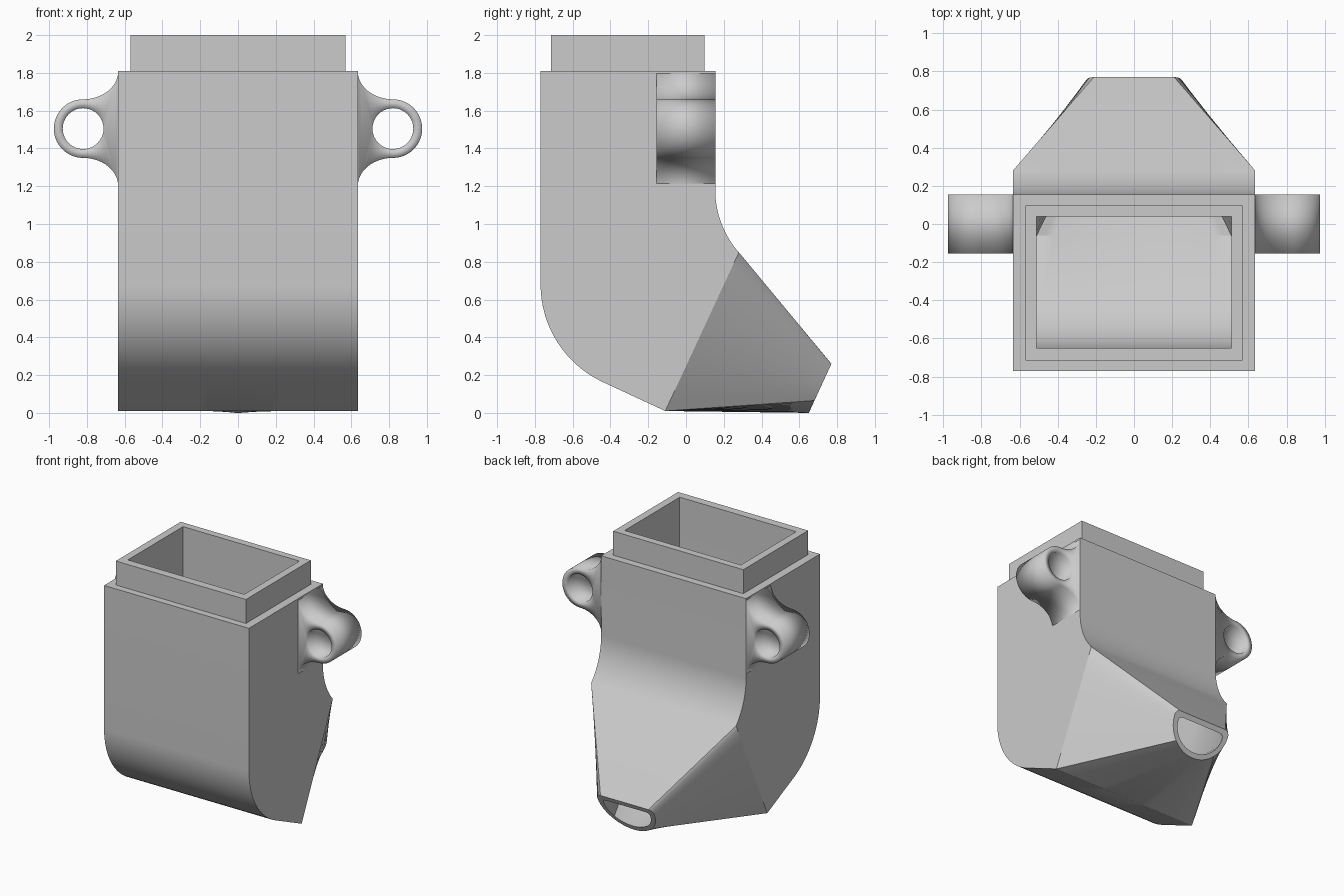
import bpy, bmesh
from math import sin, cos, radians, pi

if "Cube" in bpy.data.objects:
    bpy.data.objects.remove(bpy.data.objects["Cube"], do_unlink=True)

grey = bpy.data.materials.new("plain grey")
grey.use_nodes = True
colour = (0.6, 0.6, 0.6, 1)
grey.diffuse_color = colour
grey.node_tree.nodes["Principled BSDF"].inputs["Base Color"].default_value = colour

TOP, SIDE, BOTTOM = 3, 16, 12   # segments in each part of a half section


def make_object(name, bm):
    bmesh.ops.recalc_face_normals(bm, faces=bm.faces)
    mesh = bpy.data.meshes.new(name)
    bm.to_mesh(mesh)
    bm.free()
    mesh.materials.append(grey)
    ob = bpy.data.objects.new(name, mesh)
    bpy.context.collection.objects.link(ob)
    return ob


def smooth(ob):
    bpy.ops.object.select_all(action="DESELECT")
    ob.select_set(True)
    bpy.context.view_layer.objects.active = ob
    bpy.ops.object.shade_smooth_by_angle(angle=radians(25))


def place(half, back, front):
    """Mirror a half section (x, 0..1 from back to front) into a full 3D ring."""
    full = half + [(-x, v) for x, v in half[-2:0:-1]]
    return [(x, back[0] + (front[0] - back[0]) * v, back[1] + (front[1] - back[1]) * v)
            for x, v in full]


def box_section(w, back, front):
    half = [(w * i / TOP, 0) for i in range(TOP)]
    half += [(w, (i / SIDE) ** 1.5) for i in range(SIDE)]
    half += [(w * (1 - i / BOTTOM), 1) for i in range(BOTTOM + 1)]
    return place(half, back, front)


def outlet_section(w, corner, back, front):
    """Half-round section: flat upper edge, rounded corners, curved underside."""
    flat, drop, n = w - corner, 0.14, SIDE // 3
    half = [(flat * i / TOP, 0) for i in range(TOP)]
    for i in range(n):
        a = pi / 2 * i / n
        half.append((flat + corner * sin(a), drop * (1 - cos(a))))
    rest = SIDE - n
    angles = [pi / 4 * i / rest for i in range(rest)]
    angles += [pi / 4 * (1 + i / BOTTOM) for i in range(BOTTOM + 1)]
    half += [(w * cos(a), drop + (1 - drop) * sin(a)) for a in angles]
    return place(half, back, front)


def elbow(w, back_r, front_r, back_end, front_end, steps=16):
    """Sections through the bend, from the straight shaft to the start of the taper."""
    rings = []
    for i in range(steps + 1):
        a, b = radians(40) * i / steps, radians(65) * i / steps
        rings.append(box_section(w, (0.655 - back_r * cos(a), 1.18 - back_r * sin(a)),
                                 (-0.2 - front_r * cos(b), 0.68 - front_r * sin(b))))
    return rings + [box_section(w, back_end, front_end)]


# Hollow duct: outside from collar to outlet, then back up the inside
outer = [box_section(0.57, (0.097, 2), (-0.715, 2)),
         box_section(0.57, (0.097, 1.81), (-0.715, 1.81)),
         box_section(0.635, (0.155, 1.81), (-0.77, 1.81))]
outer += elbow(0.635, 0.5, 0.57, (0.28, 0.85), (-0.11, 0.01))
outer.append(outlet_section(0.25, 0.04, (0.77, 0.26), (0.65, 0)))
inner = [box_section(0.51, (0.04, 2), (-0.65, 2))]
inner += elbow(0.51, 0.615, 0.45, (0.23, 0.74), (-0.06, 0.12))
inner.append(outlet_section(0.205, 0.03, (0.753, 0.224), (0.667, 0.036)))

bm = bmesh.new()
rings = [[bm.verts.new(p) for p in ring] for ring in outer + inner[::-1]]
for k, ring in enumerate(rings):
    following = rings[(k + 1) % len(rings)]
    for i in range(len(ring)):
        j = (i + 1) % len(ring)
        bm.faces.new((ring[i], ring[j], following[j], following[i]))
bmesh.ops.remove_doubles(bm, verts=bm.verts, dist=0.0005)
smooth(make_object("duct_body", bm))


# Mounting ears with flared roots and a bolt hole
def ear(name, side):
    cx, cz, r, hole = 0.82, 1.505, 0.155, 0.108
    n = 14
    upper = [(cx - 0.186 * cos(pi / 2 * i / n), 0.305 - 0.15 * sin(pi / 2 * i / n))
             for i in range(n)]
    tip = [(cx + r * sin(pi * i / 28), r * cos(pi * i / 28)) for i in range(29)]
    outline = upper + tip + [(x, -z) for x, z in reversed(upper)]
    bore = [(cx + hole * cos(2 * pi * i / 40), hole * sin(2 * pi * i / 40)) for i in range(40)]
    bm = bmesh.new()
    edges = []
    for loop in (outline, bore):
        vs = [bm.verts.new((side * x, 0, cz + z)) for x, z in loop]
        edges += [bm.edges.new((vs[i - 1], vs[i])) for i in range(len(vs))]
    bmesh.ops.triangle_fill(bm, use_beauty=True, edges=edges)
    ob = make_object(name, bm)
    thick = ob.modifiers.new("thickness", "SOLIDIFY")
    thick.thickness = 0.31
    thick.offset = 0
    smooth(ob)


ear("left_mounting_ear", 1)
ear("right_mounting_ear", -1)
